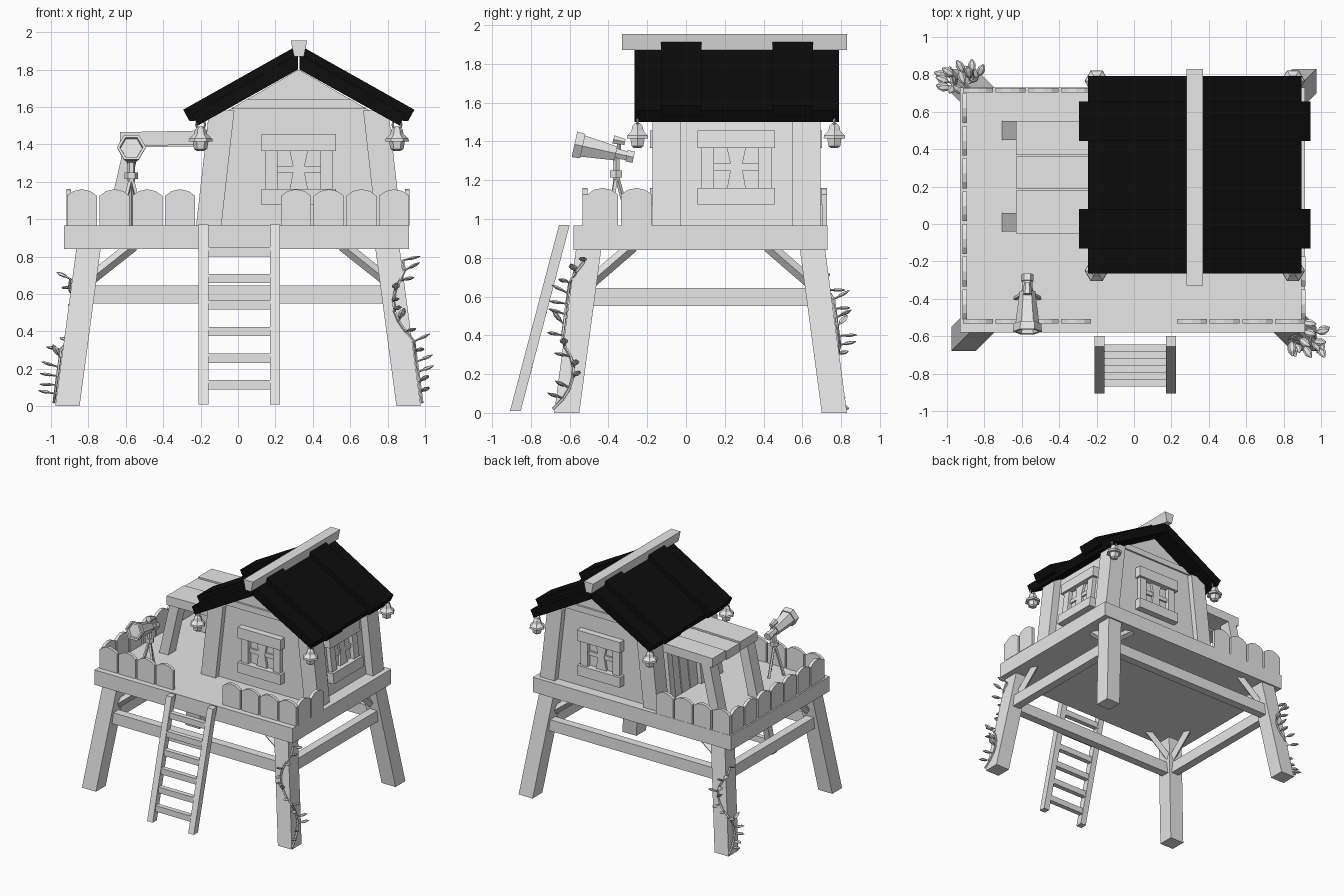
import bpy, bmesh, math, random
from mathutils import Vector

random.seed(4)
if "Cube" in bpy.data.objects:
    bpy.data.objects.remove(bpy.data.objects["Cube"])


def material(name, value):
    m = bpy.data.materials.new(name)
    m.use_nodes = True
    m.diffuse_color = (value, value, value, 1)
    m.node_tree.nodes["Principled BSDF"].inputs["Base Color"].default_value = m.diffuse_color
    return m


WOOD = material("pale_grey_wood", 0.8)
ROOF = material("black_shingle", 0.004)


def loft(name, rings, mat=WOOD):
    """Bridge equal loops of points and cap both ends."""
    bm = bmesh.new()
    loops = [[bm.verts.new(p) for p in r] for r in rings]
    n = len(loops[0])
    for a, b in zip(loops, loops[1:]):
        for i in range(n):
            j = (i + 1) % n
            bm.faces.new((a[i], a[j], b[j], b[i]))
    bm.faces.new(loops[0])
    bm.faces.new(loops[-1])
    bmesh.ops.recalc_face_normals(bm, faces=bm.faces)
    me = bpy.data.meshes.new(name)
    bm.to_mesh(me)
    bm.free()
    me.materials.append(mat)
    ob = bpy.data.objects.new(name, me)
    bpy.context.collection.objects.link(ob)
    return ob


def rect(c, sx, sy):
    return [(c[0] + i * sx / 2, c[1] + j * sy / 2, c[2]) for i, j in ((-1, -1), (1, -1), (1, 1), (-1, 1))]


def post(name, a, b, sx, sy):
    return loft(name, [rect(a, sx, sy), rect(b, sx, sy)])


def box(name, x, y, z):
    c = (sum(x) / 2, sum(y) / 2)
    return post(name, (*c, z[0]), (*c, z[1]), x[1] - x[0], y[1] - y[0])


def extrude_y(name, pts, y0, y1, mat=WOOD):
    return loft(name, [[(x, y, z) for x, z in pts] for y in (y0, y1)], mat)


def tube(name, a, b, stations, sides=6):
    """Faceted solid of revolution along a-b; stations are (fraction, radius)."""
    a, b = Vector(a), Vector(b)
    q = (b - a).to_track_quat('Z', 'Y')
    rings = []
    for t, r in stations:
        ang = [2 * math.pi * i / sides for i in range(sides)]
        rings.append([a.lerp(b, t) + q @ Vector((r * math.cos(g), r * math.sin(g), 0)) for g in ang])
    return loft(name, rings)


def rod(name, a, b, r, sides=4):
    return tube(name, a, b, [(0, r), (1, r)], sides)


# Deck, splayed legs, cross beams and braces
MID = 0.075
box("deck", (-0.93, 0.915), (-0.58, 0.73), (0.84, 0.965))
for sx in (-1, 1):
    for sy in (-1, 1):
        post("leg", (sx * 0.912, MID + sy * 0.69, 0), (sx * 0.797, MID + sy * 0.575, 0.86), 0.13, 0.13)
        rod("brace_x", (sx * 0.80, MID + sy * 0.57, 0.67), (sx * 0.56, MID + sy * 0.57, 0.86), 0.032)
        rod("brace_y", (sx * 0.80, MID + sy * 0.57, 0.67), (sx * 0.80, MID + sy * 0.35, 0.86), 0.032)
for s in (-1, 1):
    y = MID + s * 0.61
    box("cross_beam", (-0.80, 0.80), (y - 0.035, y + 0.035), (0.55, 0.645))
    x = s * 0.83
    box("side_beam", (x - 0.035, x + 0.035), (MID - 0.59, MID + 0.59), (0.55, 0.645))

# Ladder
for x in (-0.185, 0.198):
    post("ladder_rail", (x, -0.88, 0.01), (x, -0.627, 0.97), 0.052, 0.055)
for i in range(6):
    z = 0.115 + i * 0.142
    y = -0.88 + 0.263 * z
    box("ladder_rung", (-0.17, 0.18), (y - 0.02, y + 0.02), (z - 0.025, z + 0.025))

# House body, corner posts and gable beams
CX = 0.325
extrude_y("house_walls", [(CX - 0.485, 0.96), (CX + 0.485, 0.96), (CX + 0.415, 1.56),
                          (CX, 1.80), (CX - 0.415, 1.56)], -0.13, 0.645)
for s in (-1, 1):
    for y in (-0.1, 0.62):
        post("corner_post", (CX + s * 0.482, y, 0.96), (CX + s * 0.412, y, 1.58), 0.135, 0.145)
for y in (-0.145, 0.645):
    extrude_y("gable_beam", [(CX - 0.36, 1.59), (CX + 0.36, 1.59), (CX + 0.28, 1.64), (CX - 0.28, 1.64)], y, y + 0.015)

# Windows: front, back and right wall
PARTS = [("lintel", -0.2, 0.2, 1.365, 1.455, 0.055), ("sill", -0.2, 0.2, 1.075, 1.16, 0.055),
         ("jamb", -0.18, -0.115, 1.15, 1.37, 0.035), ("jamb", 0.115, 0.18, 1.15, 1.37, 0.035),
         ("glazing_bar", -0.115, 0.115, 1.25, 1.285, 0.015)]


def window(place):
    for name, u0, u1, z0, z1, d in PARTS:
        loft("window_" + name, [[place(u, w, z) for u, w in ((u0, -0.02), (u1, -0.02), (u1, d), (u0, d))]
                                for z in (z0, z1)])
    loft("window_mullion", [[place(u, w, z) for u, w in ((-h, -0.02), (h, -0.02), (h, 0.02), (-h, 0.02))]
                            for z, h in ((1.15, 0.05), (1.27, 0.028), (1.37, 0.05))])


window(lambda u, w, z: (CX + u, -0.13 - w, z))
window(lambda u, w, z: (CX + u, 0.645 + w, z))
window(lambda u, w, z: (CX + 0.485 - 0.117 * (z - 0.96) + w, 0.26 + u, z))

# Plank door on the porch side
for i in range(3):
    y = 0.15 + i * 0.11
    post("door_plank", (CX - 0.485, y, 0.96), (CX - 0.44, y, 1.36), 0.05, 0.1)
for y in (0.06, 0.46):
    post("door_jamb", (CX - 0.49, y, 0.96), (CX - 0.445, y, 1.4), 0.09, 0.06)

# Roof slopes with raised shingle strips, and ridge beam
MAIN = [(0.004, 1.885), (0.57, 1.56), (0.54, 1.5), (0.004, 1.80)]
RAISED = [(0.004, 1.93), (0.618, 1.585), (0.585, 1.525), (0.56, 1.525), (0.004, 1.85)]
for s in (-1, 1):
    extrude_y("roof_slope", [(CX + s * x, z) for x, z in MAIN], -0.265, 0.79, ROOF)
    for y in (-0.13, 0.445):
        extrude_y("raised_shingles", [(CX + s * x, z) for x, z in RAISED], y, y + 0.21, ROOF)
extrude_y("ridge_beam", [(0.30, 1.87), (0.352, 1.87), (0.37, 1.955), (0.282, 1.955)], -0.33, 0.83)

# Porch awning
for y0, y1, dz in ((-0.05, 0.18, 0), (0.19, 0.36, -0.008), (0.37, 0.55, 0)):
    extrude_y("awning_plank", [(-0.63, 1.39 + dz), (-0.12, 1.40 + dz), (-0.12, 1.475 + dz), (-0.63, 1.465 + dz)], y0, y1)
for y in (0.01, 0.5):
    post("awning_post", (-0.665, y, 0.96), (-0.565, y, 1.4), 0.085, 0.1)

# Picket fence with arched tops
ARCH = [(-0.08, 0.0), (0.08, 0.0), (0.08, 0.16), (0.045, 0.185), (0, 0.195), (-0.045, 0.185), (-0.08, 0.16)]


def fence(count, start, fixed, along_x):
    for i in range(count):
        c = start + 0.175 * i
        rings = []
        for t in (-0.013, 0.013):
            rings.append([(c + u, fixed + t, 0.965 + z) if along_x else (fixed + t, c + u, 0.965 + z)
                          for u, z in ARCH])
        loft("fence_picket", rings)


fence(4, -0.835, -0.52, True)
fence(4, 0.31, -0.52, True)
fence(4, -0.835, 0.715, True)
fence(7, -0.43, -0.905, False)
fence(2, -0.43, 0.905, False)

# Telescope on a tripod
TX = -0.57
tube("telescope_body", (TX, -0.575, 1.385), (TX, -0.27, 1.318),
     [(0.08, 0.058), (0, 0.062), (0, 0.078), (0.14, 0.074), (0.14, 0.064), (0.7, 0.042), (0.7, 0.03),
      (0.88, 0.026), (0.88, 0.034), (1, 0.034)])
tube("telescope_finder", (TX, -0.375, 1.41), (TX, -0.315, 1.397), [(0, 0.025), (1, 0.018)])
rod("finder_stem", (TX, -0.345, 1.33), (TX, -0.345, 1.40), 0.01)
rod("tripod_column", (TX, -0.36, 1.2), (TX, -0.36, 1.34), 0.02, 6)
rod("tripod_head", (TX, -0.36, 1.215), (TX, -0.36, 1.25), 0.036, 6)
for k in range(3):
    g = math.radians(90 + 120 * k)
    rod("tripod_leg", (TX, -0.36, 1.23), (TX + 0.075 * math.cos(g), -0.36 + 0.075 * math.sin(g), 0.96), 0.012)

# Hanging lanterns at the eaves
for x in (-0.2, 0.85):
    for y in (-0.25, 0.765):
        tube("lantern", (x, y, 1.365), (x, y, 1.495),
             [(0, 0.02), (0.08, 0.035), (0.38, 0.042), (0.38, 0.064), (0.5, 0.062), (0.68, 0.036), (0.88, 0.03), (1, 0.012)])
        bpy.ops.mesh.primitive_torus_add(location=(x, y, 1.505), rotation=(math.pi / 2, 0, 0), major_radius=0.024,
                                         minor_radius=0.006, major_segments=10, minor_segments=4)
        bpy.context.object.name = "lantern_ring"
        bpy.context.object.data.materials.append(WOOD)


# Climbing vines with leaves on two opposite legs
def vine(sx, sy, top, turn):
    pts = []
    for i in range(15):
        t = i / 14
        z = 0.02 + t * top
        c = Vector((sx * (0.912 - 0.134 * z), MID + sy * (0.69 - 0.134 * z), z))
        g = math.atan2(sy, sx) + turn * math.sin(t * 7)
        d = Vector((math.cos(g), math.sin(g), 0))
        pts.append(c + d * 0.075 / max(abs(d.x), abs(d.y)))
        if i:
            rod("vine_stem", pts[-2], pts[-1], 0.008, 5)
            out = d + Vector((random.uniform(-1, 1), random.uniform(-1, 1), random.uniform(0, 1.1))) * 0.8
            out.normalize()
            tip = pts[-1] + out * 0.035
            rod("leaf_stalk", pts[-1], tip, 0.005)
            leaf = tube("leaf", (0, 0, 0), (0, 0, 0.075), [(0, 0.004), (0.3, 0.02), (0.65, 0.021), (1, 0.004)])
            leaf.scale = (1, 0.45, 1)
            leaf.rotation_euler = out.to_track_quat('Z', 'Y').to_euler()
            leaf.location = pts[-1] + out * 0.02


vine(1, -1, 0.76, 0.9)
vine(-1, 1, 0.66, 0.9)
